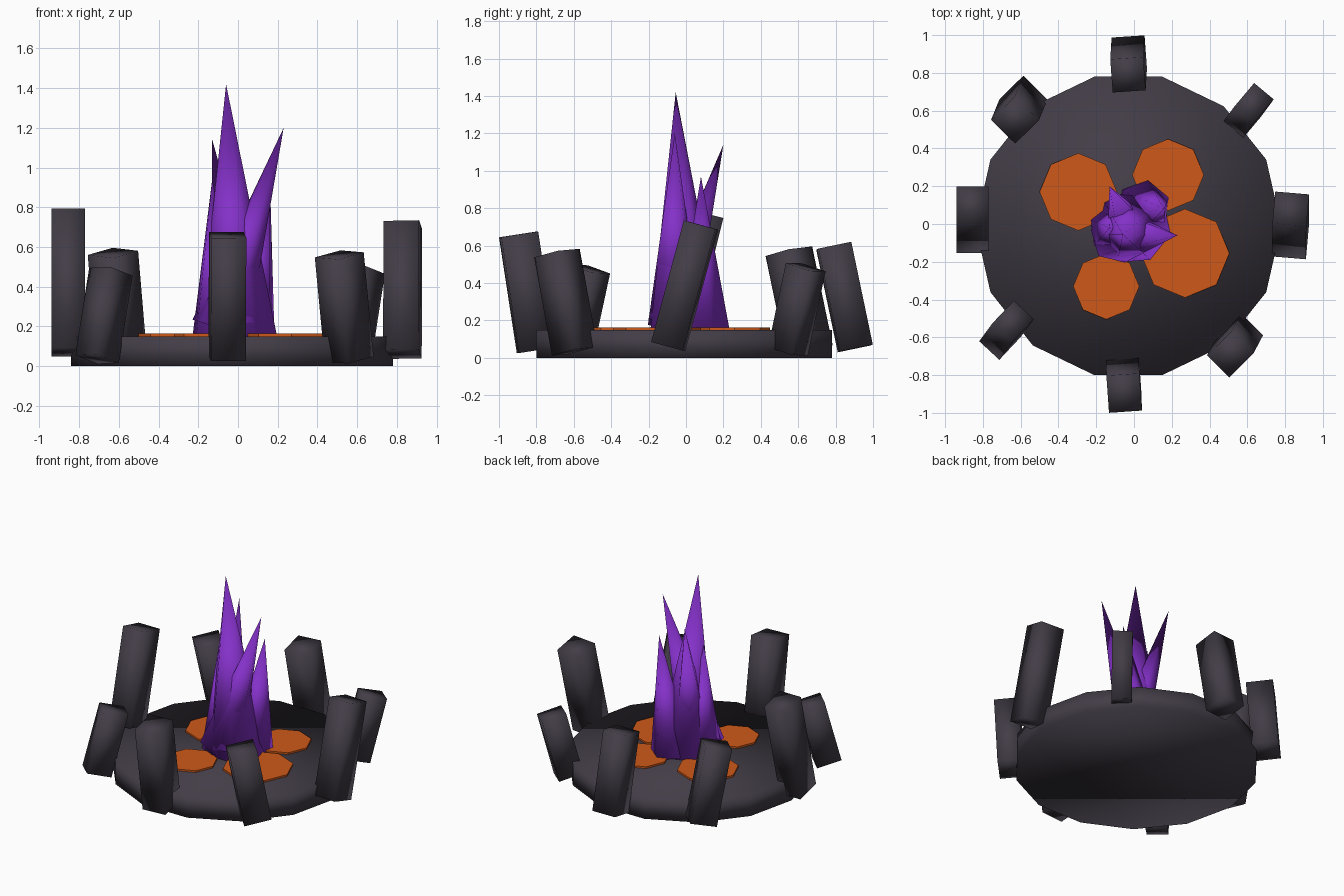
import bpy, bmesh, math
from mathutils import Vector, Matrix

if "Cube" in bpy.data.objects:
    bpy.data.objects.remove(bpy.data.objects["Cube"])


def material(name, rgb):
    m = bpy.data.materials.new(name)
    m.diffuse_color = (*rgb, 1)
    m.use_nodes = True
    m.node_tree.nodes["Principled BSDF"].inputs["Base Color"].default_value = m.diffuse_color
    return m


STONE = material("dark_stone", (0.055, 0.046, 0.062))
EMBER = material("ember", (0.62, 0.10, 0.01))
CRYSTAL = material("crystal", (0.23, 0.03, 0.58))


def prism(name, start, end, r1, r2, sides, mat, yaw=0.0, scale=(1, 1), smooth=True):
    """Cone or prism running from start to end, square to its own axis."""
    start, end = Vector(start), Vector(end)
    axis = end - start
    bm = bmesh.new()
    bmesh.ops.create_cone(bm, cap_ends=True, segments=sides, radius1=r1,
                          radius2=r2, depth=axis.length)
    turn = Matrix.Rotation(math.radians(yaw), 4, 'Z')
    if sides == 4:  # square section with sides on the local axes
        size = Matrix.Diagonal((*scale, 1, 1)) @ Matrix.Rotation(math.pi / 4, 4, 'Z')
    else:
        size = Matrix.Identity(4)
    lean = Vector((0, 0, 1)).rotation_difference(axis).to_matrix().to_4x4()
    bm.transform(Matrix.Translation((start + end) / 2) @ lean @ turn @ size)
    if r2 == 0:
        bmesh.ops.remove_doubles(bm, verts=bm.verts, dist=1e-5)
    bmesh.ops.recalc_face_normals(bm, faces=bm.faces)
    for f in bm.faces:
        f.smooth = smooth
    me = bpy.data.meshes.new(name)
    bm.to_mesh(me)
    bm.free()
    me.materials.append(mat)
    ob = bpy.data.objects.new(name, me)
    bpy.context.collection.objects.link(ob)
    return ob


# Round stone base, 14 sides
prism("stone_base", (-0.03, -0.01, 0), (-0.03, -0.01, 0.15), 0.81, 0.81, 14, STONE,
      yaw=90)

# Ember patches lying on the base
for i, (x, y, r) in enumerate([(-0.295, 0.17, 0.205), (0.18, 0.26, 0.19),
                               (0.27, -0.155, 0.235), (-0.147, -0.33, 0.175)]):
    prism(f"ember_patch_{i + 1}", (x, y, 0.14), (x, y, 0.163), r, r, 8, EMBER,
          smooth=False)

# Leaning standing stones: bottom centre, top centre, yaw, width, depth
STONES = [
    ((-0.055, -0.80, 0.04), (-0.052, -0.895, 0.66), 4, 0.175, 0.20),
    ((0.56, -0.595, 0.035), (0.51, -0.69, 0.56), 45, 0.185, 0.165),
    ((0.828, -0.095, 0.06), (0.83, 0.08, 0.71), -5, 0.18, 0.175),
    ((0.565, 0.545, 0.035), (0.635, 0.64, 0.485), 50, 0.17, 0.135),
    ((-0.025, 0.905, 0.05), (-0.032, 0.79, 0.60), 4, 0.175, 0.18),
    ((-0.585, 0.66, 0.04), (-0.63, 0.55, 0.57), 45, 0.18, 0.18),
    ((-0.855, -0.065, 0.07), (-0.855, 0.11, 0.77), 0, 0.17, 0.185),
    ((-0.71, -0.61, 0.035), (-0.64, -0.515, 0.475), 47, 0.17, 0.145),
]
for i, (a, b, yaw, w, d) in enumerate(STONES):
    k = math.sqrt(0.5)
    prism(f"standing_stone_{i + 1}", a, b, k, k, 4, STONE, yaw, (w, d))

# Cluster of tall crystals: base centre, tip, radius
CRYSTALS = [
    ((0.0, -0.01, 0.15), (-0.06, -0.055, 1.42), 0.20, 7),
    ((-0.09, -0.06, 0.19), (0.23, -0.06, 1.20), 0.15, 6),
    ((0.0, -0.08, 0.18), (-0.13, 0.20, 1.14), 0.14, 6),
    ((0.05, 0.09, 0.15), (0.16, 0.08, 0.97), 0.145, 6),
    ((-0.10, -0.03, 0.15), (-0.13, -0.02, 0.94), 0.14, 6),
]
for i, (a, b, r, n) in enumerate(CRYSTALS):
    prism(f"crystal_{i + 1}", a, b, r, 0, n, CRYSTAL, yaw=i * 17)
